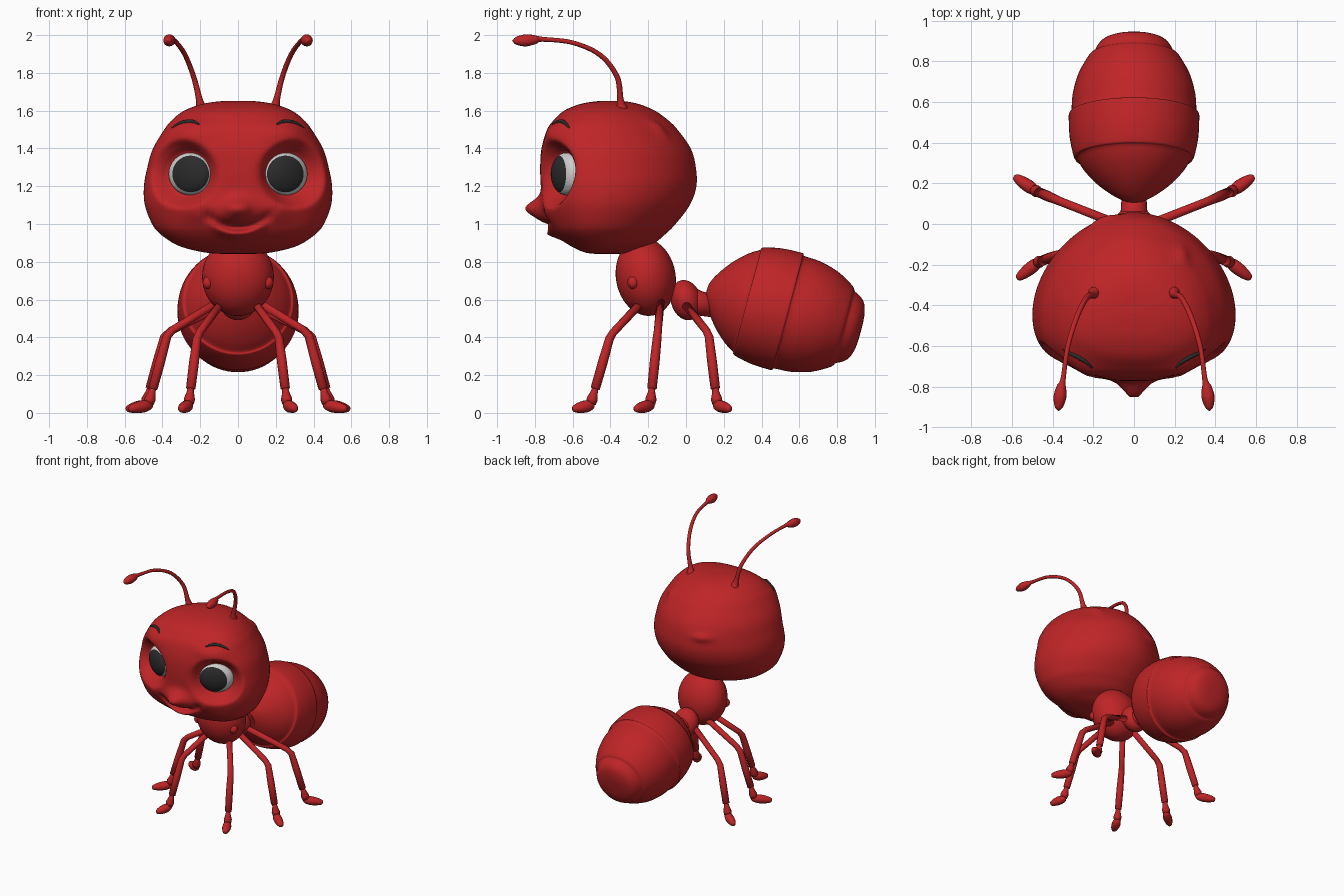
import bpy, bmesh
from math import sin, cos, pi, exp, radians
from mathutils import Vector, Matrix
from mathutils.bvhtree import BVHTree

if "Cube" in bpy.data.objects:
    bpy.data.objects.remove(bpy.data.objects["Cube"])


def material(name, rgb):
    m = bpy.data.materials.new(name)
    m.use_nodes = True
    m.diffuse_color = (*rgb, 1)
    bsdf = next(n for n in m.node_tree.nodes if n.type == 'BSDF_PRINCIPLED')
    bsdf.inputs["Base Color"].default_value = (*rgb, 1)
    bsdf.inputs["Roughness"].default_value = 0.6
    return m


RED = material("red_shell", (0.52, 0.018, 0.02))
WHITE = material("eye_white", (0.62, 0.61, 0.6))
DARK = material("dark_grey", (0.025, 0.024, 0.024))


def finish(name, bm, *mats):
    """Turn a bmesh into a smooth shaded object."""
    bmesh.ops.recalc_face_normals(bm, faces=bm.faces)
    for f in bm.faces:
        f.smooth = True
    me = bpy.data.meshes.new(name)
    bm.to_mesh(me)
    bm.free()
    for m in mats:
        me.materials.append(m)
    ob = bpy.data.objects.new(name, me)
    bpy.context.collection.objects.link(ob)
    return ob


def spline(pts, n):
    """Catmull-Rom through tuples of any length."""
    out = []
    for i in range(len(pts) - 1):
        quad = (pts[max(i - 1, 0)], pts[i], pts[i + 1], pts[min(i + 2, len(pts) - 1)])
        for k in range(n):
            t = k / n
            out.append(tuple(
                b + 0.5 * t * (c - a + t * (2*a - 5*b + 4*c - d + t * (3*(b - c) + d - a)))
                for a, b, c, d in zip(*quad)))
    return out + [pts[-1]]


def loft(rings):
    """Skin closed rings and close both ends."""
    bm = bmesh.new()
    vs = [[bm.verts.new(p) for p in r] for r in rings]
    n = len(vs[0])
    for a, b in zip(vs, vs[1:]):
        for j in range(n):
            bm.faces.new((a[j], a[(j + 1) % n], b[(j + 1) % n], b[j]))
    bm.faces.new(vs[0])
    bm.faces.new(vs[-1])
    return bm


def tube(name, pts, mat=RED, smooth=0, sides=14):
    """Round tube through (x, y, z, radius) points."""
    if smooth:
        pts = spline(pts, smooth)
    cs = [Vector(p[:3]) for p in pts]
    side, rings = None, []
    for i, c in enumerate(cs):
        t = (cs[min(i + 1, len(cs) - 1)] - cs[max(i - 1, 0)]).normalized()
        side = t.orthogonal() if side is None else side - t * side.dot(t)
        side.normalize()
        up = t.cross(side)
        r = max(pts[i][3], 0.0005)
        rings.append([c + r * (side * cos(2*pi*j/sides) + up * sin(2*pi*j/sides))
                      for j in range(sides)])
    return finish(name, loft(rings), mat)


def ellipsoid(name, centre, size, tilt=0):
    bm = bmesh.new()
    bmesh.ops.create_uvsphere(bm, u_segments=40, v_segments=24, radius=1)
    bm.transform(Matrix.Translation(centre) @ Matrix.Rotation(tilt, 4, 'X')
                 @ Matrix.Diagonal((*size, 1)))
    return finish(name, bm, RED)


def bump(a, b, c=0):
    return exp(-a*a - b*b - c*c)


# Eye frame, shared by the sockets and the eyeballs
EYE = Vector((0.255, -0.635, 1.265))
OUT = Vector((0.5, -0.866, 0))
TAN = Vector((0.866, 0.5, 0))


def sculpt(p):
    """Face features: nose, muzzle, smile, brows, eye sockets, back lumps."""
    x, z = abs(p.x), p.z
    if p.y < -0.4:
        lip = 0.98 + 2.5 * x * x
        p.y -= 0.075 * bump(x / 0.06, (z - 1.085) / 0.05)
        p.y -= 0.045 * bump(x / 0.15, (z - 1.05) / 0.07)
        p.y += 0.055 * bump(x / 0.12, (z - lip) / 0.018)
        p.y -= 0.045 * bump(x / 0.11, (z - lip + 0.035) / 0.025)
        p.y -= 0.015 * bump((x - 0.22) / 0.07, (z - 1.07) / 0.06)
        p.y += 0.02 * bump((x - 0.155) / 0.025, (z - 1.035) / 0.035)
        p.y -= 0.03 * bump((x - 0.27) / 0.12, (z - 1.49) / 0.06)
        q = Vector((x, p.y, z)) - EYE
        r = ((q.dot(TAN) / 0.125) ** 2 + (q.z / 0.112) ** 2) ** 0.5
        k = min(max((1.7 - r) / 0.68, 0), 1)
        k = k * k * (3 - 2 * k)
        move = k * (-0.004 - q.dot(OUT)) + 0.012 * exp(-((r - 1.22) / 0.13) ** 2)
        p += move * Vector((OUT.x if p.x > 0 else -OUT.x, OUT.y, 0))
    else:
        lump = bump((p.x - 0.24) / 0.035, (p.y + 0.12) / 0.07, (z - 1.52) / 0.06)
        lump += bump((p.x + 0.15) / 0.07, (p.y - 0.01) / 0.08, (z - 1.32) / 0.03)
        p += 0.02 * lump * (p - Vector((0, -0.35, 1.25))).normalized()
    return p


# Head: height, half width, front y, back y
HEAD = [(0.84, 0.001, -0.42, -0.418), (0.846, 0.15, -0.52, -0.30),
        (0.87, 0.27, -0.585, -0.235), (0.90, 0.345, -0.635, -0.165),
        (0.95, 0.415, -0.69, -0.105), (1.0, 0.455, -0.72, -0.055),
        (1.1, 0.493, -0.755, 0.02), (1.2, 0.498, -0.768, 0.055),
        (1.3, 0.48, -0.772, 0.052), (1.4, 0.45, -0.765, 0.025),
        (1.5, 0.39, -0.735, -0.045), (1.55, 0.35, -0.70, -0.095),
        (1.6, 0.285, -0.645, -0.165), (1.635, 0.19, -0.56, -0.25),
        (1.65, 0.09, -0.47, -0.33), (1.652, 0.001, -0.401, -0.399)]


def head_ring(z, w, front, back, n=128):
    mid, ring = front + 0.4 * (back - front), []
    for j in range(n):
        c, s = cos(2*pi*(j + 0.5)/n), sin(2*pi*(j + 0.5)/n)
        e = 2 / (1.85 if s > 0 else 2.4)
        x = w * abs(c) ** e * (1 if c > 0 else -1)
        y = mid + (back - mid if s > 0 else front - mid) * abs(s) ** e
        ring.append(sculpt(Vector((x, y, z))))
    return ring


bm = loft([head_ring(*r) for r in spline(HEAD, 8)])
surface = BVHTree.FromBMesh(bm)
finish("head", bm, RED)


def on_face(x, z):
    return surface.ray_cast(Vector((x, -2, z)), Vector((0, 1, 0)))[0].y


# Abdomen: revolved profile (axis position, radius) with two overlapping plates and a tip
PROFILE = [(-0.425, 0.0), (-0.42, 0.04), (-0.39, 0.10), (-0.33, 0.18), (-0.26, 0.245),
           (-0.205, 0.28), (-0.195, 0.295), (-0.10, 0.316), (0.0, 0.321), (0.02, 0.319),
           (0.03, 0.308), (0.12, 0.302), (0.22, 0.275), (0.30, 0.232), (0.325, 0.212),
           (0.335, 0.196), (0.37, 0.178), (0.40, 0.145), (0.417, 0.08), (0.42, 0.0)]
place = Matrix.Translation((0, 0.52, 0.54)) @ Matrix.Rotation(radians(-15), 4, 'X')
finish("abdomen", loft([[place @ Vector((max(r, 0.0005) * cos(2*pi*j/64), t,
                                         max(r, 0.0005) * sin(2*pi*j/64)))
                         for j in range(64)] for t, r in spline(PROFILE, 3)]), RED)

# Thorax and waist
ellipsoid("thorax", (0, -0.213, 0.72), (0.19, 0.158, 0.208), radians(10))
ellipsoid("waist", (0, 0.0, 0.597), (0.1, 0.08, 0.108), radians(15))
tube("waist_link", [(0, 0.0, 0.6, 0.08), (0, 0.07, 0.58, 0.065), (0, 0.15, 0.565, 0.06)], sides=24)

# Legs: hip, knee, ankle, toe
LEGS = {"front": ((0.09, -0.24, 0.58), (0.215, -0.40, 0.41), (0.25, -0.48, 0.13), (0.305, -0.60, 0.02)),
        "middle": ((0.10, -0.135, 0.59), (0.37, -0.15, 0.425), (0.45, -0.18, 0.13), (0.575, -0.27, 0.02)),
        "rear": ((0.08, 0.0, 0.57), (0.385, 0.12, 0.42), (0.465, 0.155, 0.13), (0.59, 0.235, 0.02))}

for side, s in (("left", 1), ("right", -1)):
    flip = Matrix.Diagonal((s, 1, 1))
    for name, joints in LEGS.items():
        hip, knee, ankle, toe = (flip @ Vector(j) for j in joints)
        shin = (ankle - knee).normalized()
        tube(f"{name}_leg_{side}", [
            (*hip, 0.022), (*hip.lerp(knee, 0.9), 0.021), (*knee.lerp(ankle, 0.06), 0.023),
            (*knee.lerp(ankle, 0.5), 0.026), (*ankle, 0.025), (*(ankle + shin * 0.004), 0.017)])
        heel = ankle + shin * 0.085
        tube(f"{name}_ankle_{side}", [
            (*(ankle - shin * 0.01), 0.016), (*(ankle + shin * 0.02), 0.019),
            (*(ankle + shin * 0.06), 0.03), (*heel, 0.026)])
        heel.z = 0.04
        tube(f"{name}_foot_{side}", [
            (*heel.lerp(toe, -0.2), 0), (*heel.lerp(toe, -0.08), 0.021), (*heel.lerp(toe, 0.25), 0.032),
            (*heel.lerp(toe, 0.65), 0.028), (*heel.lerp(toe, 0.95), 0.016), (*toe, 0)], smooth=4)

    # Shoulder knob
    ellipsoid(f"shoulder_knob_{side}", (s * 0.157, -0.28, 0.69), (0.03, 0.03, 0.034))

    # Antenna with a club at the tip
    tube(f"antenna_{side}", [
        (s*0.195, -0.34, 1.61, 0.032), (s*0.205, -0.348, 1.66, 0.018), (s*0.235, -0.365, 1.78, 0.014),
        (s*0.28, -0.455, 1.895, 0.013), (s*0.325, -0.60, 1.96, 0.012), (s*0.348, -0.76, 1.978, 0.013),
        (s*0.357, -0.80, 1.976, 0.024), (s*0.364, -0.85, 1.972, 0.032), (s*0.37, -0.90, 1.97, 0.02),
        (s*0.372, -0.92, 1.97, 0)], smooth=6)

    # Eyeball: pole aimed along the gaze, with the iris as its cap
    bm = bmesh.new()
    bmesh.ops.create_uvsphere(bm, u_segments=40, v_segments=30, radius=1)
    for f in bm.faces:
        f.material_index = int(f.calc_center_median().z > cos(radians(60)))
    frame = Matrix((TAN, OUT, (0, 0, 1))).transposed()
    bm.transform((flip @ frame @ Matrix.Diagonal((0.125, 0.06, 0.112))
                  @ Matrix.Rotation(radians(20), 3, 'Z')
                  @ Matrix.Rotation(radians(-90), 3, 'X')).to_4x4())
    bmesh.ops.translate(bm, verts=bm.verts, vec=flip @ EYE)
    finish(f"eye_{side}", bm, WHITE, DARK)

    # Eyebrow laid on the face
    arc = [(0.205, 1.527, 0.004), (0.235, 1.541, 0.010), (0.275, 1.542, 0.011),
           (0.315, 1.53, 0.009), (0.35, 1.508, 0.003)]
    tube(f"eyebrow_{side}", [(s*x, on_face(s*x, z), z, r) for x, z, r in arc], DARK, smooth=4, sides=8)
